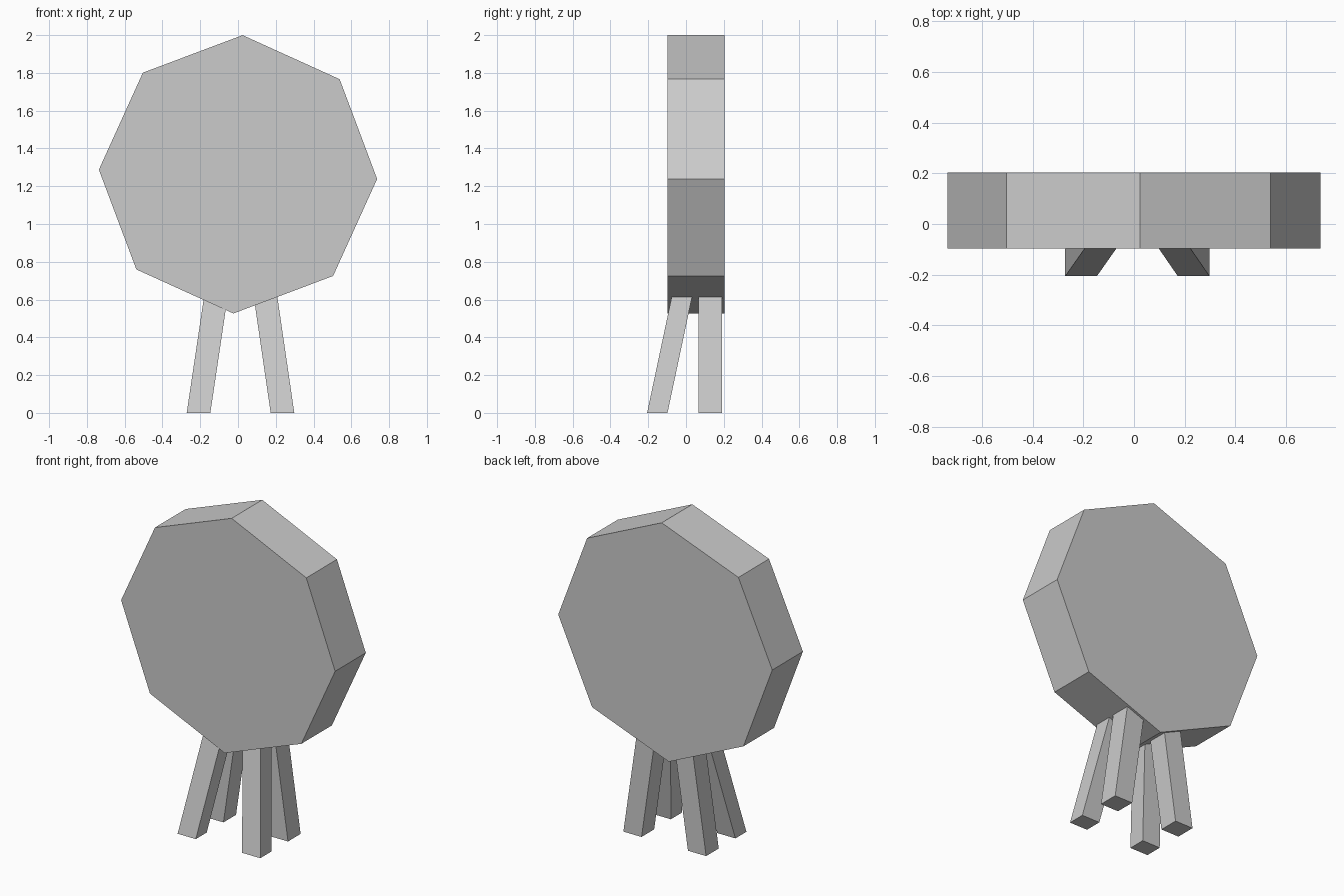
import bpy
import bmesh
import math

if "Cube" in bpy.data.objects:
    bpy.data.objects.remove(bpy.data.objects["Cube"])

LEG_TOP = 0.68  # leg tops are buried inside the disc


def make_leg(name, x, y, width, depth, lean_x, lean_y):
    """Square bar with level ends, sheared so its top leans inward."""
    bm = bmesh.new()
    bmesh.ops.create_cube(bm, size=1)
    for v in bm.verts:
        z = (v.co.z + 0.5) * LEG_TOP
        v.co = (x + v.co.x * width + lean_x * z,
                y + v.co.y * depth + lean_y * z, z)
    mesh = bpy.data.meshes.new(name)
    bm.to_mesh(mesh)
    bm.free()
    obj = bpy.data.objects.new(name, mesh)
    bpy.context.collection.objects.link(obj)


# Octagonal disc standing on edge, turned slightly clockwise
bpy.ops.mesh.primitive_cylinder_add(
    vertices=8, radius=0.737, depth=0.301, location=(0, 0.0535, 1.263),
    rotation=(math.radians(90), math.radians(1.9), 0))
bpy.context.object.name = "octagonal_disc"

# Front legs lean back and inward, back legs lean inward only
for side, x, lean in (("left", -0.209, 0.149), ("right", 0.2355, -0.146)):
    make_leg(f"front_leg_{side}", x, -0.152, 0.125, 0.108, lean, 0.212)
    make_leg(f"back_leg_{side}", x, 0.128, 0.125, 0.124, lean, 0)
